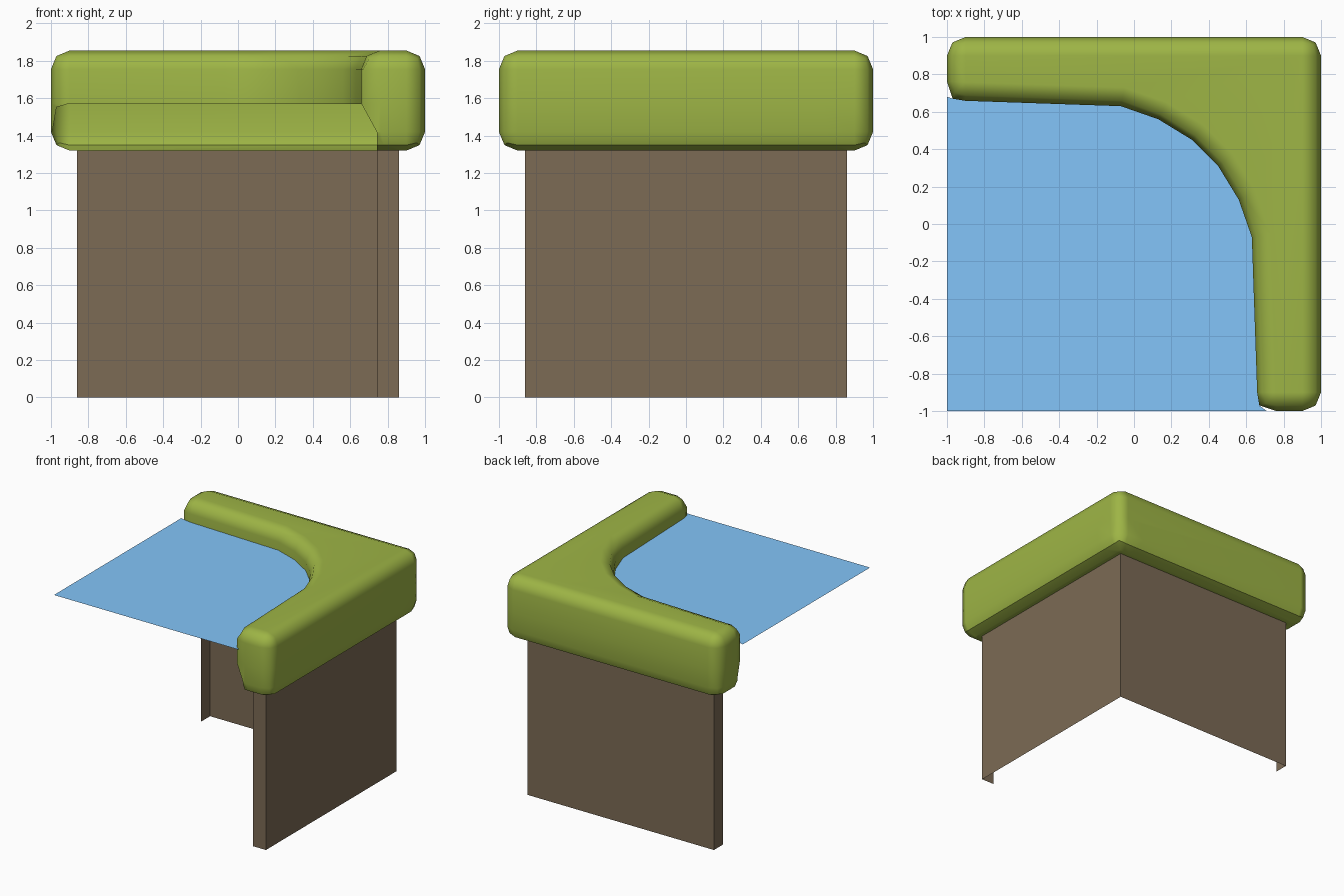
import bpy, bmesh
from mathutils import Vector

if "Cube" in bpy.data.objects:
    bpy.data.objects.remove(bpy.data.objects["Cube"])

BOTTOM, TOP = 1.32, 1.855
WATER = 1.685         # water surface
SKIRT = 1.57          # lower end of the inner bank
WALL, LIP = 0.86, 0.742


def material(name, rgb):
    m = bpy.data.materials.new(name)
    m.diffuse_color = (*rgb, 1)
    m.use_nodes = True
    m.node_tree.nodes["Principled BSDF"].inputs["Base Color"].default_value = m.diffuse_color
    return m


def add_object(name, bm, mat):
    me = bpy.data.meshes.new(name)
    bm.to_mesh(me)
    bm.free()
    me.materials.append(mat)
    ob = bpy.data.objects.new(name, me)
    bpy.context.collection.objects.link(ob)
    return ob


grass_mat = material("grass_green", (0.34, 0.46, 0.06))
earth_mat = material("earth_brown", (0.20, 0.145, 0.09))
water_mat = material("water_blue", (0.23, 0.56, 0.95))

# Inner shoreline: half of it, mirrored across the diagonal
half = [(0.63, -0.07), (0.56, 0.13), (0.45, 0.31)]
curve = half + [(y, x) for x, y in reversed(half)]

# Grass bank: L-shaped slab with rounded edges
bm = bmesh.new()
corners = [(-1, 0.662), (-1, 1), (1, 1), (1, -1), (0.662, -1)]
face = bm.faces.new([bm.verts.new((x, y, BOTTOM)) for x, y in corners + curve])
ext = bmesh.ops.extrude_face_region(bm, geom=[face])
bmesh.ops.translate(bm, vec=(0, 0, TOP - BOTTOM),
                    verts=[g for g in ext["geom"] if isinstance(g, bmesh.types.BMVert)])
bmesh.ops.recalc_face_normals(bm, faces=bm.faces)


def is_corner(v):
    return max(abs(v.co.x), abs(v.co.y)) > 0.99


def rounded(e):
    a, b = e.verts
    if a.co.z > 1.6 and b.co.z > 1.6:
        return True
    return is_corner(a) and is_corner(b)


bmesh.ops.bevel(bm, geom=[e for e in bm.edges if rounded(e)], offset=0.1,
                offset_type='OFFSET', segments=2, profile=0.5,
                affect='EDGES', clamp_overlap=True)

# Tighter inner corner on the two end caps
for v in bm.verts:
    if v.co.z < 1.77:
        x, y = v.co.x, v.co.y
        if abs(x - 0.691) < 0.012 and abs(y + 0.971) < 0.012:
            v.co.x, v.co.y = 0.67, -0.97
        elif abs(y - 0.691) < 0.012 and abs(x + 0.971) < 0.012:
            v.co.x, v.co.y = -0.97, 0.67


# Open the hidden underside: cut below the skirt line, then remove inner faces
def cut(co, no, limit=9):
    faces = [f for f in bm.faces if f.calc_center_median().z < limit]
    geom = set(faces)
    for f in faces:
        geom.update(f.edges)
        geom.update(f.verts)
    bmesh.ops.bisect_plane(bm, geom=list(geom), dist=1e-5, plane_co=co, plane_no=no)


cut((0, 0, SKIRT), (0, 0, 1))
for axis in (0, 1):
    n = Vector((0, 0, 0))
    n[axis] = 1
    cut(n * LIP, n, SKIRT)
    cut(n * WALL, n, BOTTOM + 0.005)
    cut(n * -WALL, n, BOTTOM + 0.005)
    cut(n * 0.66 + Vector((0, 0, SKIRT)), n * 0.15 + Vector((0, 0, 0.082)), SKIRT)


def hidden(f):
    c = f.calc_center_median()
    if c.z >= SKIRT:
        return False
    t = min(LIP, 0.66 + (SKIRT - c.z) * 0.082 / 0.15) + 0.001
    under = c.z < BOTTOM + 0.005 and max(abs(c.x), abs(c.y)) < WALL
    return under or (c.x < t and c.y < t)


bmesh.ops.delete(bm, geom=[f for f in bm.faces if hidden(f)], context='FACES')
for f in bm.faces:
    f.smooth = True
# Crisp crease along the lower rim
for e in bm.edges:
    if all(BOTTOM + 0.015 < v.co.z < BOTTOM + 0.05 for v in e.verts):
        e.smooth = False
grass = add_object("grass_bank", bm, grass_mat)
wn = grass.modifiers.new("even_shading", 'WEIGHTED_NORMAL')
wn.keep_sharp = True

# Earth wall: thin sheet with short return flanges at both ends
bm = bmesh.new()
path = [(LIP, -WALL), (WALL, -WALL), (WALL, WALL), (-WALL, WALL), (-WALL, LIP)]
low = [bm.verts.new((x, y, 0)) for x, y in path]
high = [bm.verts.new((x, y, BOTTOM)) for x, y in path]
for i in range(len(path) - 1):
    bm.faces.new((low[i], low[i + 1], high[i + 1], high[i]))
add_object("earth_wall", bm, earth_mat)

# Water surface meeting the shoreline
bm = bmesh.new()
shore = [(0.71, -1), (0.67, -0.97), (0.662, -0.9)] + curve + \
        [(-0.9, 0.662), (-0.97, 0.67), (-1, 0.68)]
bm.faces.new([bm.verts.new((x, y, WATER)) for x, y in [(-1, -1)] + shore])
add_object("water_surface", bm, water_mat)
